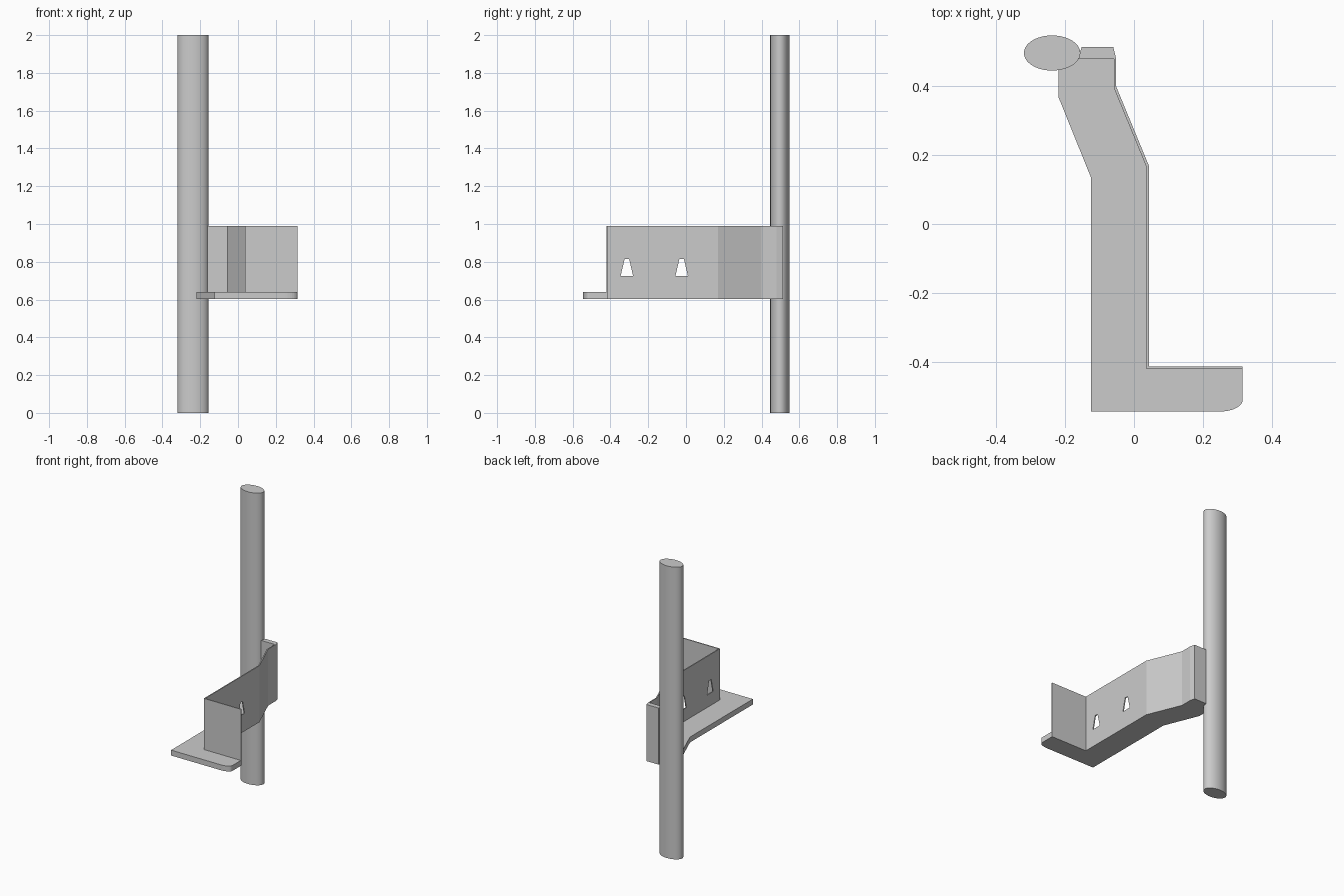
import bpy, bmesh, math

if "Cube" in bpy.data.objects:
    bpy.data.objects.remove(bpy.data.objects["Cube"])


def prism(name, outline, z0, z1):
    """Extrude a closed XY outline from z0 to z1."""
    bm = bmesh.new()
    face = bm.faces.new([bm.verts.new((x, y, z0)) for x, y in outline])
    ext = bmesh.ops.extrude_face_region(bm, geom=[face])
    verts = [v for v in ext["geom"] if isinstance(v, bmesh.types.BMVert)]
    bmesh.ops.translate(bm, verts=verts, vec=(0, 0, z1 - z0))
    bmesh.ops.recalc_face_normals(bm, faces=bm.faces)
    mesh = bpy.data.meshes.new(name)
    bm.to_mesh(mesh)
    bm.free()
    obj = bpy.data.objects.new(name, mesh)
    bpy.context.collection.objects.link(obj)
    return obj


Z_LOW, Z_PLATE, Z_TOP = 0.603, 0.64, 0.99

# Oval pole
bpy.ops.mesh.primitive_cylinder_add(vertices=64, radius=1, depth=2, location=(-0.238, 0.497, 1))
pole = bpy.context.object
pole.name = "oval_pole"
pole.scale = (0.082, 0.051, 1)
bpy.ops.object.transform_apply(location=False, rotation=False, scale=True)
bpy.ops.object.shade_smooth_by_angle(angle=math.radians(30))

# Paths of the thin wall: outer side and inner side
outer = [(0.316, -0.414), (0.043, -0.414), (0.043, 0.17), (-0.052, 0.40), (-0.052, 0.48)]
inner = [(0.316, -0.421), (0.036, -0.421), (0.036, 0.166), (-0.058, 0.394), (-0.058, 0.48)]

# Base plate with a rounded front corner
corner = [(0.25 + 0.066 * math.sin(a), -0.511 - 0.034 * math.cos(a))
          for a in (i * math.pi / 16 for i in range(9))]
plate = [(-0.125, -0.545)] + corner + inner + [(-0.22, 0.48), (-0.22, 0.37), (-0.125, 0.135)]
prism("base_plate", plate, Z_LOW, Z_PLATE)

# Bent upright wall
wall = prism("upright_wall", outer + inner[::-1], Z_LOW, Z_TOP)

# Clamp flange beside the pole
prism("pole_flange", [(-0.163, 0.48), (-0.052, 0.48), (-0.06, 0.514), (-0.152, 0.514)], Z_LOW, Z_TOP)

# Tapered slots through the wall
for y in (-0.313, -0.023):
    cutter = prism("slot_cutter", [(-0.725, y - 0.033), (-0.725, y + 0.033),
                                   (-0.815, y + 0.012), (-0.815, y - 0.012)], 0.0, 0.08)
    # Stand the profile upright: (x, y, z) -> (z, y, -x)
    for v in cutter.data.vertices:
        v.co = (v.co.z, v.co.y, -v.co.x)
    mod = wall.modifiers.new("slot", "BOOLEAN")
    mod.operation = "DIFFERENCE"
    mod.solver = "EXACT"
    mod.object = cutter
    bpy.context.view_layer.objects.active = wall
    bpy.ops.object.modifier_apply(modifier=mod.name)
    bpy.data.objects.remove(cutter, do_unlink=True)
